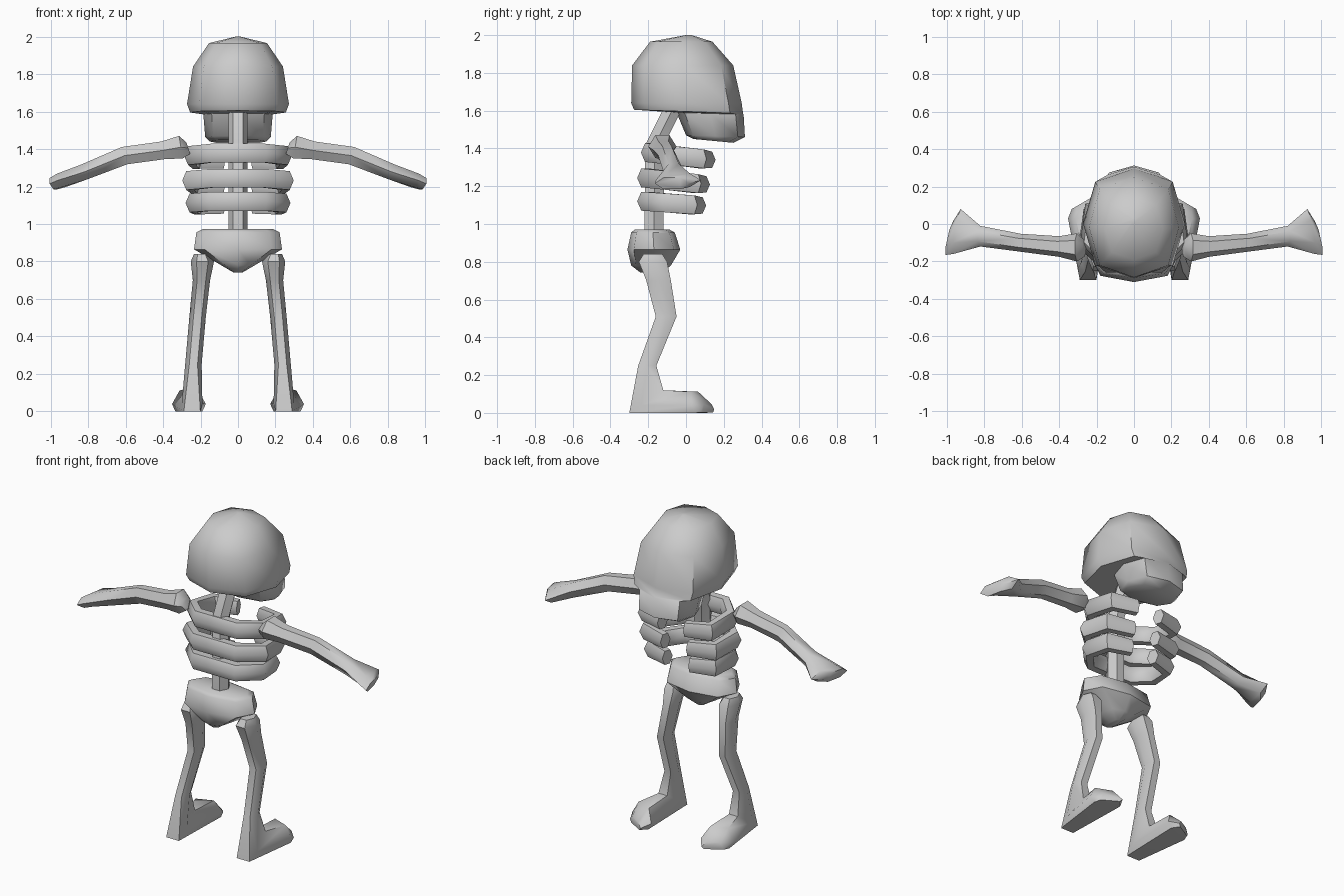
import bpy, bmesh, math
from mathutils import Vector as V

if "Cube" in bpy.data.objects:
    bpy.data.objects.remove(bpy.data.objects["Cube"])


def loft(name, rings, mirror=False, sharp=50):
    """Skin a list of equal-sized point rings and cap both ends."""
    bm = bmesh.new()
    loops = [[bm.verts.new(p) for p in r] for r in rings]
    n = len(rings[0])
    for a, b in zip(loops, loops[1:]):
        for i in range(n):
            j = (i + 1) % n
            bm.faces.new((a[i], a[j], b[j], b[i]))
    bm.faces.new(loops[0])
    bm.faces.new(loops[-1])
    bmesh.ops.recalc_face_normals(bm, faces=bm.faces)
    me = bpy.data.meshes.new(name)
    bm.to_mesh(me)
    bm.free()
    ob = bpy.data.objects.new(name, me)
    bpy.context.collection.objects.link(ob)
    me.shade_smooth()
    me.set_sharp_from_angle(angle=math.radians(sharp))
    if mirror:
        ob.modifiers.new("mirror", 'MIRROR').use_mirror_merge = False
    return ob


def hexa(c, u, v):
    """Six-sided ring from centre and two half-extent vectors."""
    c, u, v = V(c), V(u), V(v) * 1.155
    return [c + u * math.cos(k * math.pi / 3) + v * math.sin(k * math.pi / 3)
            for k in range(6)]


def octa(z, hw, y0, y1, zf=None, d=0.76):
    """Eight-sided level ring; zf is the height at the front of the face."""
    zf = z if zf is None else zf
    m, h = (y0 + y1) / 2, (y1 - y0) / 2
    pts = [(1, 0), (d, d), (0, 1), (-d, d), (-1, 0), (-d, -d), (0, -1), (d, -d)]
    return [V((hw * a, m + h * b, z + (zf - z) * (b + 1) / 2)) for a, b in pts]


# Skull with the jaw stepped in below
loft("skull", [octa(2.0, .012, .0, .03),
               octa(1.965, .155, -.19, .14),
               octa(1.84, .24, -.285, .25),
               octa(1.64, .272, -.29, .295),
               octa(1.605, .255, -.275, .302, 1.585),
               octa(1.59, .185, -.05, .305, 1.58),
               octa(1.47, .175, .0, .312, 1.46),
               octa(1.45, .15, .04, .25, 1.43)])

# Spine and neck
loft("spine", [hexa((0, y, z), (.052, 0, 0), (0, .05, 0))
               for y, z in [(-.17, .9), (-.165, 1.42), (-.06, 1.63)]])

# Three open rib loops, gap at the front
for i, (zb, zf, w, yb, yf) in enumerate([(1.385, 1.335, .28, -.25, .16),
                                         (1.25, 1.205, .29, -.27, .13),
                                         (1.125, 1.095, .272, -.27, .11)]):
    half = [(.14, yb + .055), (w - .035, yb + .16), (w - .055, yf - .08), (.08, yf - .04)]
    path = [V((-x, y, 0)) for x, y in reversed(half)] + [V((x, y, 0)) for x, y in half]
    rings = []
    for k, p in enumerate(path):
        t = path[min(k + 1, 7)] - path[max(k - 1, 0)]
        side = V((t.y, -t.x, 0)).normalized()
        f = max(0, (p.y - yb) / (yf - yb))
        r = .038 if k in (0, 7) else .045
        c = V((p.x, p.y, zb + (zf - zb) * f))
        rings.append(hexa(c, side * r, V((0, 0, r + .005))))
    loft("rib_%d" % (i + 1), rings)

# Pelvis: wide band narrowing to a point
loft("pelvis", [octa(.972, .19, -.27, -.09),
                octa(.955, .222, -.29, -.06),
                octa(.865, .235, -.31, -.03),
                octa(.78, .09, -.29, -.08),
                octa(.742, .025, -.24, -.13)])

# Arms with flattened flared hands
arm = [(.265, -.13, 1.405, .045, .03, .01), (.305, -.125, 1.41, .075, .06, .01),
       (.40, -.12, 1.393, .055, .047, .01), (.605, -.10, 1.365, .048, .046, .015),
       (.82, -.065, 1.278, .055, .04, .015), (.945, -.04, 1.232, .12, .036, .012),
       (.985, -.075, 1.215, .09, .03, .01)]
loft("arms", [hexa((x, y, z), (-.02 if x > .9 else 0, ry, 0), (lean, 0, rz))
              for x, y, z, ry, rz, lean in arm], mirror=True)

# Legs bending at the knee and running into the feet
leg = [(.195, -.175, .84, .04, .05, 0), (.19, -.175, .80, .062, .075, 0),
       (.195, -.145, .70, .046, .065, 0), (.215, -.105, .51, .044, .055, 0),
       (.238, -.205, .25, .044, .048, 0), (.245, -.21, .06, .055, .09, .06),
       (.262, .06, .056, .09, .015, .056), (.272, .115, .025, .06, .0, .022)]
loft("legs", [hexa((x, y, z), (rx, -.035 if y > 0 else 0, 0), (0, ry, rz))
              if k < 5 else
              [V((x + a * rx, y + b * (ry if y < 0 else -ry) - (a * .035 if y > 0 else 0), z + b * rz))
               for a, b in [(1, -1), (1, -.2), (.55, 1), (-.55, 1), (-1, -.2), (-1, -1)]]
              for k, (x, y, z, rx, ry, rz) in enumerate(
                  leg[:5])] +
     [[V((x + a * rx, y + b * (ry if y < 0 else -ry) - (a * .035 if y > 0 else 0), z + b * rz))
       for a, b in [(1, -.3), (.55, 1), (-.55, 1), (-1, -.3), (-.8, -1), (.8, -1)]]
      for x, y, z, rx, ry, rz in leg[5:]], mirror=True)
